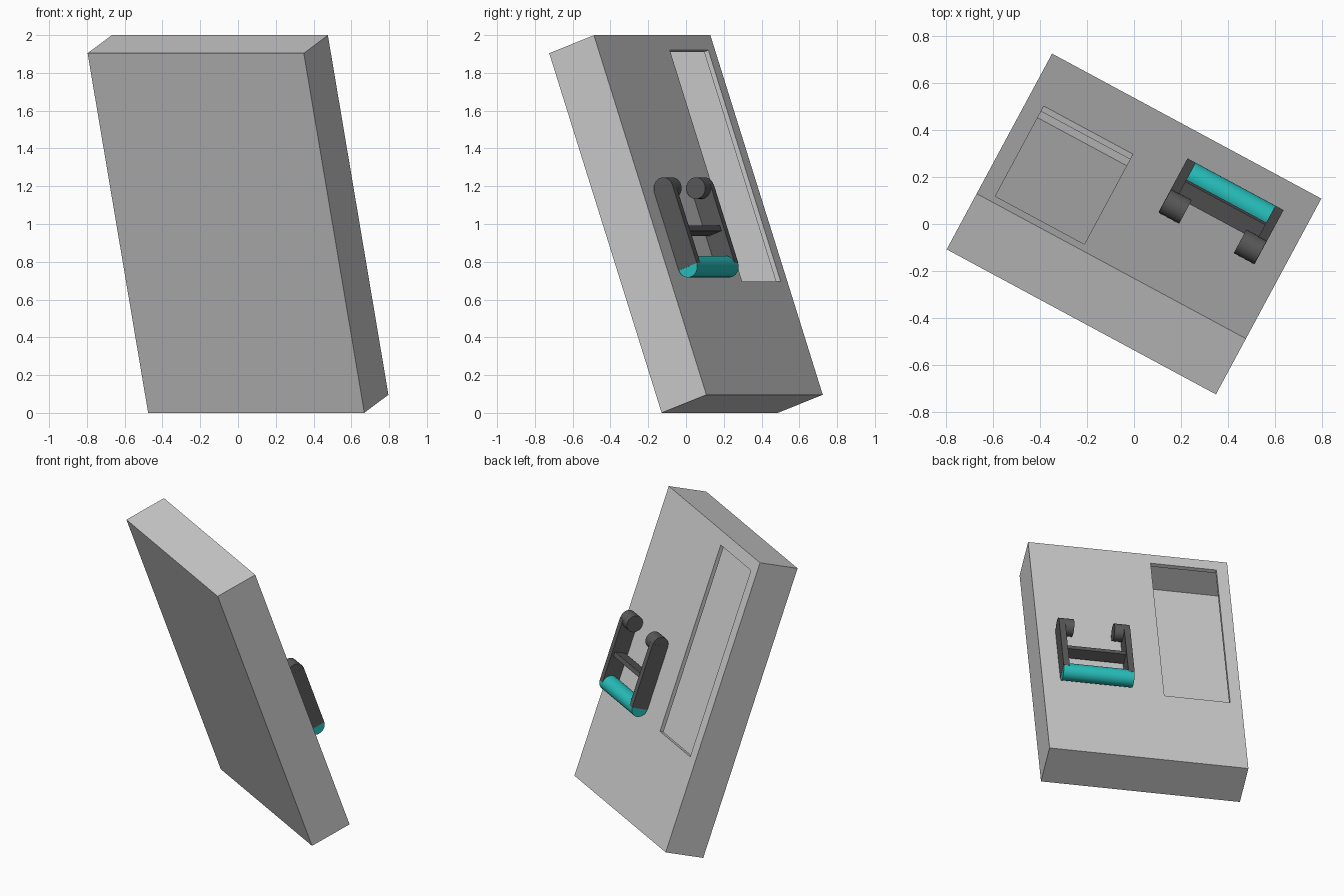
import bpy, bmesh
from math import radians
from mathutils import Matrix, Vector

if "Cube" in bpy.data.objects:
    bpy.data.objects.remove(bpy.data.objects["Cube"])

# Everything is built upright (x across, y outward, z up the panel), then leaned
LEAN = (Matrix.Translation((0, 0, 1)) @ Matrix.Rotation(radians(-28.3), 4, 'Z')
        @ Matrix.Rotation(radians(19.55), 4, 'X'))


def material(name, rgb):
    m = bpy.data.materials.new(name)
    m.use_nodes = True
    color = (*rgb, 1)
    m.diffuse_color = color
    m.node_tree.nodes["Principled BSDF"].inputs["Base Color"].default_value = color
    return m


GREY = material("light grey", (0.6, 0.6, 0.6))
DARK = material("dark grey", (0.1, 0.1, 0.1))
TEAL = material("teal", (0.02, 0.52, 0.5))


def finish(name, bm, mat, smooth=False):
    mesh = bpy.data.meshes.new(name)
    bm.to_mesh(mesh)
    bm.free()
    mesh.materials.append(mat)
    obj = bpy.data.objects.new(name, mesh)
    bpy.context.collection.objects.link(obj)
    obj.matrix_world = LEAN
    if smooth:
        bpy.ops.object.select_all(action='DESELECT')
        obj.select_set(True)
        bpy.context.view_layer.objects.active = obj
        bpy.ops.object.shade_smooth_by_angle(angle=radians(40))
    return obj


def box(name, center, size, mat):
    bm = bmesh.new()
    bmesh.ops.create_cube(bm, size=1, matrix=Matrix.Translation(center)
                          @ Matrix.Diagonal((*size, 1)))
    return finish(name, bm, mat)


def rod(name, x0, x1, y, z, radius, mat):
    """Cylinder lying along x."""
    bm = bmesh.new()
    bmesh.ops.create_cone(bm, cap_ends=True, segments=32, radius1=radius,
                          radius2=radius, depth=x1 - x0,
                          matrix=Matrix.Translation(((x0 + x1) / 2, y, z))
                          @ Matrix.Rotation(radians(90), 4, 'Y'))
    return finish(name, bm, mat, True)


# Hollow panel: open window in the back, with a short collar turned inward
W, T, H = 0.65, 0.1427, 1.01
bm = bmesh.new()


def ring(x0, x1, z0, z1, y):
    return [bm.verts.new(p) for p in
            ((x0, y, z0), (x1, y, z0), (x1, y, z1), (x0, y, z1))]


front = ring(-W, W, -H, H, -T)
back = ring(-W, W, -H, H, T)
window = ring(-0.575, -0.145, -0.374, 0.926, T)
collar = ring(-0.575, -0.145, -0.374, 0.926, T - 0.027)
bm.faces.new(front)
for a, b in ((front, back), (back, window), (window, collar)):
    for i in range(4):
        j = (i + 1) % 4
        bm.faces.new((a[j], a[i], b[i], b[j]))
finish("hollow_panel", bm, GREY)

# Handle: two arms on pivots, a brace between them and a round grip
LEFT, RIGHT, ARM = 0.531, 0.069, 0.04
Y, TOP, BOTTOM, R = 0.204, 0.129, -0.312, 0.057
for side, edge, inward in (("left", LEFT, -1), ("right", RIGHT, 1)):
    box(side + "_arm", (edge + inward * (ARM / 2 - 0.001), Y, (TOP + BOTTOM) / 2),
        (ARM, 2 * R + 0.002, TOP - BOTTOM), DARK)
    ends = sorted((edge, edge + inward * 0.099))
    rod(side + "_pivot", *ends, Y, TOP, R, DARK)
box("brace", ((LEFT + RIGHT) / 2, Y, -0.11),
    (LEFT - RIGHT - ARM, 0.08, 0.03), DARK)
rod("grip", RIGHT, LEFT, Y, BOTTOM, R, TEAL)
